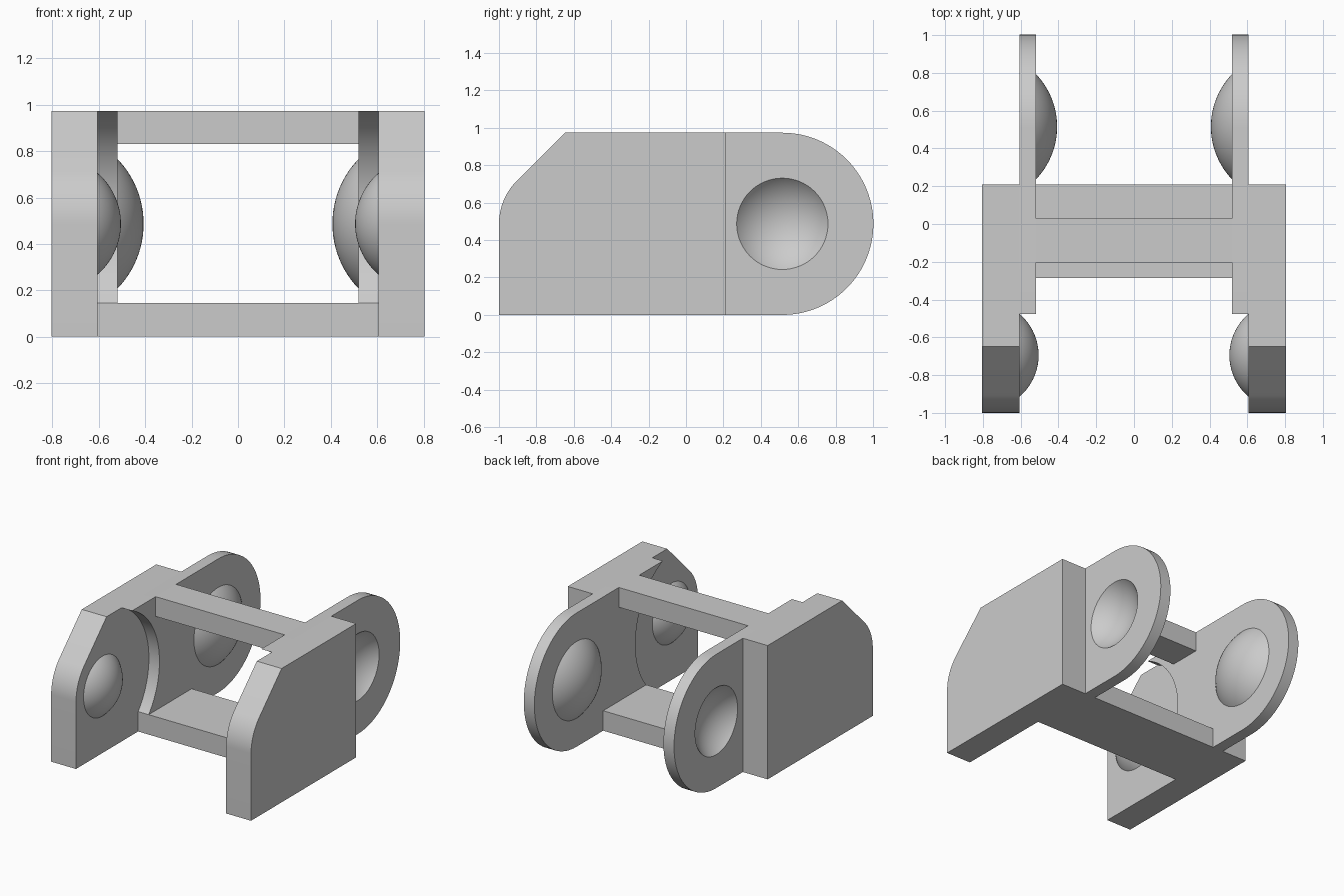
import bpy, bmesh
from math import sin, cos, asin, acos, radians, pi
from mathutils import Matrix

cube = bpy.data.objects.get("Cube")
if cube:
    bpy.data.objects.remove(cube, do_unlink=True)

H = 0.974            # overall height
MID = H / 2          # height of the hinge axis
INNER, SEAM, OUTER = 0.52, 0.605, 0.805   # plate faces along x
BACK = 0.21          # rear end of the thick outer plate
FRONT_Y, REAR_Y = -0.695, 0.515           # hinge axes

grey = bpy.data.materials.new("light grey")
grey.use_nodes = True
grey.diffuse_color = (0.6, 0.6, 0.6, 1)
grey.node_tree.nodes["Principled BSDF"].inputs["Base Color"].default_value = (0.6, 0.6, 0.6, 1)


def finish(bm, name):
    bmesh.ops.recalc_face_normals(bm, faces=bm.faces)
    mesh = bpy.data.meshes.new(name)
    bm.to_mesh(mesh)
    bm.free()
    mesh.materials.append(grey)
    obj = bpy.data.objects.new(name, mesh)
    bpy.context.collection.objects.link(obj)
    return obj


def plate(name, outline, x0, x1):
    """Extrude a (y, z) outline from x0 to x1."""
    bm = bmesh.new()
    face = bm.faces.new([bm.verts.new((x0, y, z)) for y, z in outline])
    out = bmesh.ops.extrude_face_region(bm, geom=[face])
    moved = [v for v in out["geom"] if isinstance(v, bmesh.types.BMVert)]
    bmesh.ops.translate(bm, verts=moved, vec=(x1 - x0, 0, 0))
    return finish(bm, name)


def box(name, x, y0, y1, z0, z1):
    return plate(name, [(y0, z0), (y1, z0), (y1, z1), (y0, z1)], -x, x)


def arc(y, z, r, a0, a1, n):
    steps = [a0 + (a1 - a0) * i / n for i in range(n + 1)]
    return [(y + r * cos(a), z + r * sin(a)) for a in steps]


def ball(name, x, y, r, cut=None):
    """Sphere with its poles along x, optionally trimmed to the cap below x = cut."""
    bm = bmesh.new()
    bmesh.ops.create_uvsphere(bm, u_segments=64, v_segments=48, radius=r)
    turn = Matrix.Translation((x, y, MID)) @ Matrix.Rotation(pi / 2, 4, "Y")
    bmesh.ops.transform(bm, matrix=turn, verts=bm.verts)
    if cut is not None:
        geom = bm.verts[:] + bm.edges[:] + bm.faces[:]
        bmesh.ops.bisect_plane(bm, geom=geom, plane_co=(cut, 0, 0),
                               plane_no=(1, 0, 0), clear_outer=True)
        bmesh.ops.holes_fill(bm, edges=[e for e in bm.edges if e.is_boundary])
    return finish(bm, name)


def combine(target, tool, operation):
    mod = target.modifiers.new(operation.title(), "BOOLEAN")
    mod.object, mod.operation, mod.solver = tool, operation, "EXACT"
    tool.hide_render = True
    bpy.context.view_layer.objects.active = target
    bpy.ops.object.modifier_apply(modifier=mod.name)
    bpy.data.objects.remove(tool, do_unlink=True)


# Inner plate: rounded rear tab and a concave clearance at the front
BAR = 0.145
CLEAR = 0.534
low, high = asin((BAR - MID) / CLEAR), asin(MID / CLEAR)
concave = arc(FRONT_Y, MID, CLEAR, high, low, 32)
sides = plate("side_plates",
              arc(REAR_Y, MID, MID, -pi / 2, pi / 2, 48) + concave + [(concave[-1][0], 0)],
              INNER, SEAM)

# Rear hinge: dome on the inside, matching socket on the outside
combine(sides, ball("rear_dome", 0.81, REAR_Y, 0.403, INNER + 0.01), "UNION")
combine(sides, ball("rear_socket", 0.81, REAR_Y, 0.319), "DIFFERENCE")

# Thick outer plate with a chamfered, rounded front corner
nose = arc(-0.675, MID, 0.325, radians(135), pi, 12)
chamfer_top = (nose[0][0] + H - nose[0][1], H)
outer = plate("outer_plate", [(BACK, 0), (BACK, H), chamfer_top] + nose + [(-1, 0)],
              SEAM, OUTER)
combine(outer, ball("front_dome", 0.793, FRONT_Y, 0.288, SEAM + 0.01), "UNION")
combine(sides, outer, "UNION")

# Mirror to the other side
mirror = sides.modifiers.new("Mirror", "MIRROR")
mirror.use_axis[0] = True
bpy.context.view_layer.objects.active = sides
bpy.ops.object.modifier_apply(modifier=mirror.name)

# Cross bars
bars = [box("top_bar", INNER, -0.205, 0.03, 0.83, H),
        box("bottom_bar", INNER, concave[-1][0], BACK, 0, BAR)]

for obj in bpy.context.view_layer.objects:
    obj.select_set(obj in [sides] + bars)
bpy.context.view_layer.objects.active = sides
bpy.ops.object.shade_smooth_by_angle(angle=radians(30))
